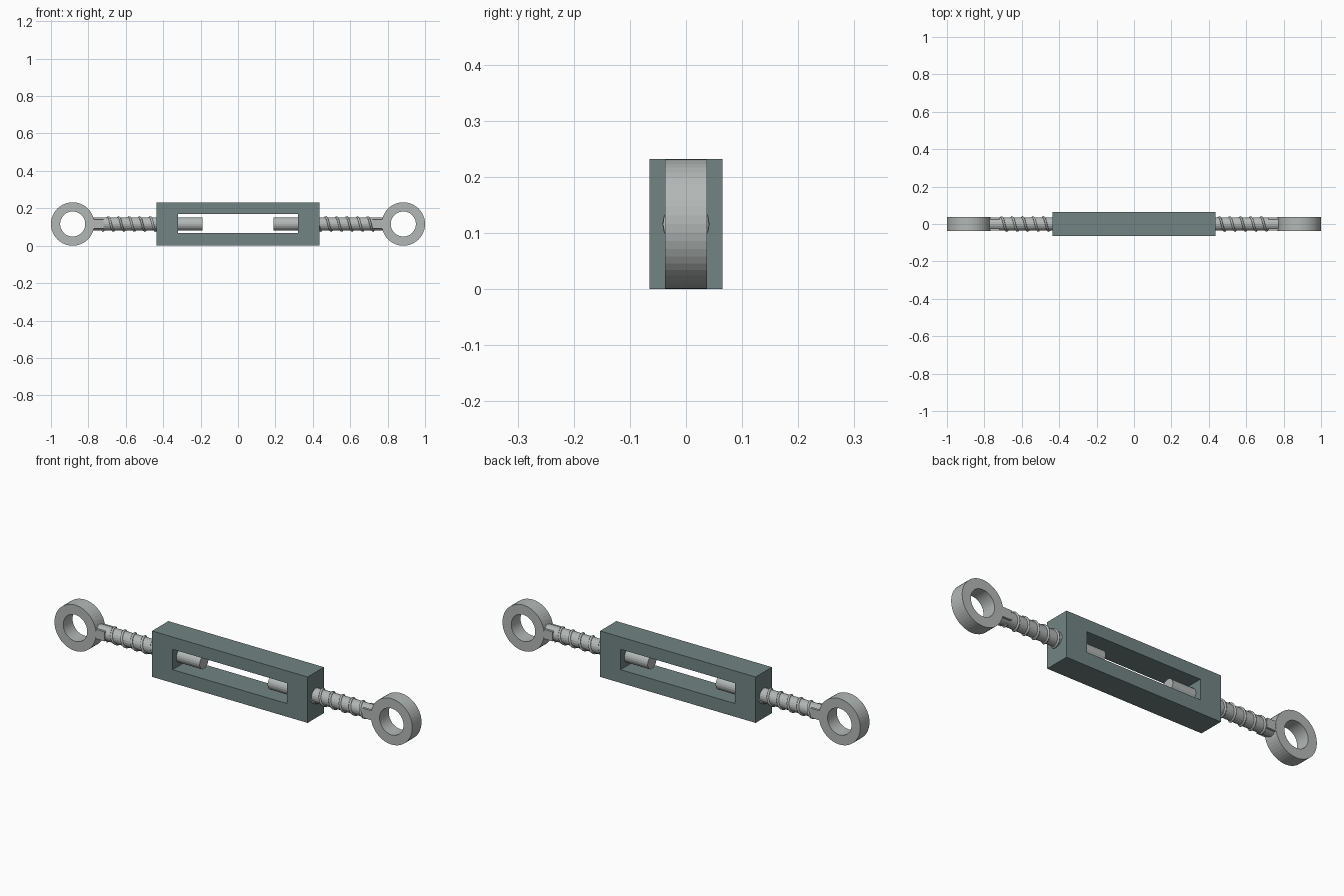
import bpy, bmesh, math
from mathutils import Matrix

if "Cube" in bpy.data.objects:
    bpy.data.objects.remove(bpy.data.objects["Cube"])

CZ = 0.116          # height of the centre axis
ROD_R = 0.035


def material(name, rgb):
    m = bpy.data.materials.new(name)
    m.diffuse_color = (*rgb, 1)
    m.use_nodes = True
    m.node_tree.nodes["Principled BSDF"].inputs["Base Color"].default_value = m.diffuse_color
    return m


STEEL = material("steel", (0.45, 0.48, 0.47))
PAINT = material("frame_paint", (0.17, 0.23, 0.23))


def make(name, bm, mat):
    bmesh.ops.recalc_face_normals(bm, faces=bm.faces)
    me = bpy.data.meshes.new(name)
    bm.to_mesh(me)
    bm.free()
    me.materials.append(mat)
    ob = bpy.data.objects.new(name, me)
    bpy.context.collection.objects.link(ob)
    return ob


def extruded_loop(name, outer, inner, half_y, mat):
    """Closed band between two matching x-z outlines, extruded along y."""
    bm = bmesh.new()
    n = len(outer)
    rings = [[bm.verts.new((x, y, z)) for x, z in pts]
             for pts, y in ((outer, -half_y), (inner, -half_y),
                            (inner, half_y), (outer, half_y))]
    for k in range(4):
        a, b = rings[k], rings[(k + 1) % 4]
        for i in range(n):
            j = (i + 1) % n
            bm.faces.new((a[i], a[j], b[j], b[i]))
    return make(name, bm, mat)


def rect(hx, z0, z1):
    return [(-hx, z0), (hx, z0), (hx, z1), (-hx, z1)]


def circle(cx, r, n=48):
    return [(cx + r * math.cos(2 * math.pi * i / n),
             CZ + r * math.sin(2 * math.pi * i / n)) for i in range(n)]


# Open rectangular body
extruded_loop("body_frame", rect(0.435, 0, 0.232), rect(0.32, 0.067, 0.17),
              0.065, PAINT)


def thread(name):
    # Fine raised spiral on the exposed part of the rod
    cu = bpy.data.curves.new(name, 'CURVE')
    cu.dimensions = '3D'
    cu.bevel_depth = 0.006
    cu.bevel_resolution = 1
    cu.use_fill_caps = True
    x0, x1, pitch, per_turn = 0.40, 0.725, 0.056, 20
    n = int((x1 - x0) / pitch * per_turn)
    sp = cu.splines.new('POLY')
    sp.points.add(n)
    for i, p in enumerate(sp.points):
        a = 2 * math.pi * i / per_turn
        p.co = (x0 + (x1 - x0) * i / n, 0.036 * math.cos(a),
                CZ + 0.036 * math.sin(a), 1)
    tmp = bpy.data.objects.new(name + "_path", cu)
    bpy.context.collection.objects.link(tmp)
    bpy.context.view_layer.update()
    bm = bmesh.new()
    bm.from_mesh(tmp.to_mesh())
    bpy.data.objects.remove(tmp)
    return make(name, bm, STEEL)


for side, turn in (("right", 0), ("left", math.pi)):
    # Eye ring
    parts = [extruded_loop(side + "_eye", circle(0.884, 0.116),
                           circle(0.884, 0.067), 0.037, STEEL)]
    # Rod
    bm = bmesh.new()
    x0, x1 = 0.19, 0.785
    bmesh.ops.create_cone(
        bm, cap_ends=True, segments=20, radius1=ROD_R, radius2=ROD_R,
        depth=x1 - x0,
        matrix=Matrix.Translation(((x0 + x1) / 2, 0, CZ))
        @ Matrix.Rotation(math.pi / 2, 4, 'Y'))
    parts.append(make(side + "_rod", bm, STEEL))
    # Flat neck joining rod and eye
    bm = bmesh.new()
    bmesh.ops.create_cube(bm, size=1, matrix=Matrix.Translation((0.76, 0, CZ))
                          @ Matrix.Diagonal((0.08, 0.072, 0.048, 1)))
    parts.append(make(side + "_neck", bm, STEEL))
    parts.append(thread(side + "_thread"))
    # Left end is the right end turned half way round
    for ob in parts:
        ob.data.transform(Matrix.Rotation(turn, 4, 'Z'))
